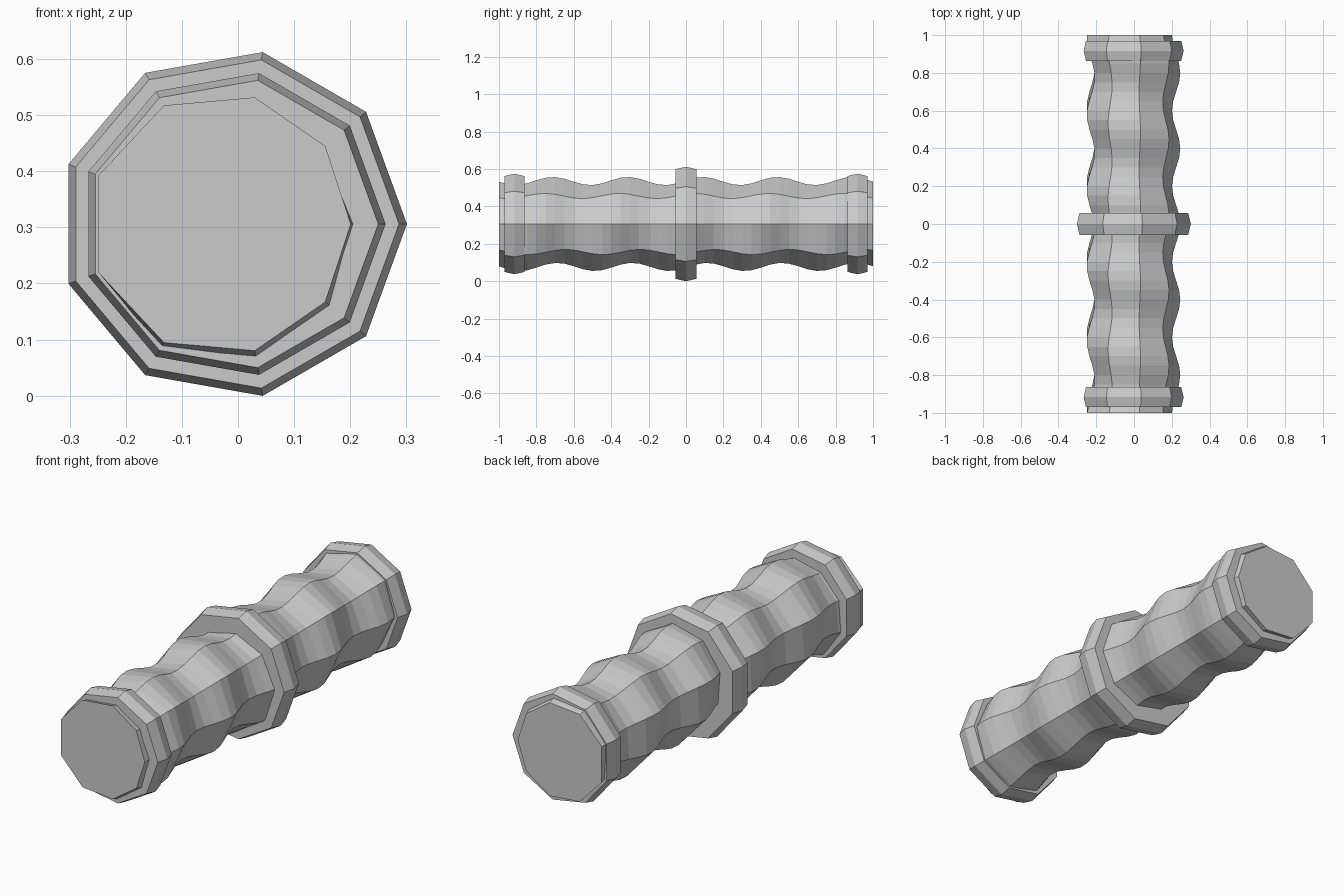
import bpy, bmesh, math

if "Cube" in bpy.data.objects:
    bpy.data.objects.remove(bpy.data.objects["Cube"])

SIDES = 9
CX, CZ = -0.01, 0.306   # axis of the handle

grey = bpy.data.materials.new("plain_grey")
grey.diffuse_color = (0.6, 0.6, 0.6, 1)
grey.use_nodes = True
grey.node_tree.nodes["Principled BSDF"].inputs["Base Color"].default_value = grey.diffuse_color


def loft(name, stations, radius):
    """Nine-sided tube along y; radius(angle, y, i) gives the outline of each ring."""
    bm = bmesh.new()
    rings = []
    for i, y in enumerate(stations):
        ring = []
        for k in range(SIDES):
            a = 2 * math.pi * k / SIDES
            r = radius(a, y, i)
            ring.append(bm.verts.new((CX + r * math.cos(a), y, CZ + r * math.sin(a))))
        rings.append(ring)
    for p, q in zip(rings, rings[1:]):
        for k in range(SIDES):
            n = (k + 1) % SIDES
            bm.faces.new((p[k], p[n], q[n], q[k]))
    bm.faces.new(rings[0])
    bm.faces.new(rings[-1])
    bmesh.ops.recalc_face_normals(bm, faces=bm.faces)
    mesh = bpy.data.meshes.new(name)
    bm.to_mesh(mesh)
    bm.free()
    mesh.materials.append(grey)
    obj = bpy.data.objects.new(name, mesh)
    bpy.context.collection.objects.link(obj)
    return obj


# Grip: a spiral swell winding five times along the shaft
loft("spiral_grip", [-1 + 0.05 * i for i in range(41)],
     lambda a, y, i: 0.233 + 0.022 * math.cos(a - 5 * math.pi * y))


# Collars: a low ridge around the middle of each rim
def collar(name, y, half, r_edge, r_mid):
    loft(name, [y - half, y, y + half], lambda a, yy, i: r_mid if i == 1 else r_edge)


collar("middle_collar", 0, 0.057, 0.297, 0.311)
for name, y in (("front_collar", -0.917), ("back_collar", 0.917)):
    collar(name, y, 0.053, 0.26, 0.273)
